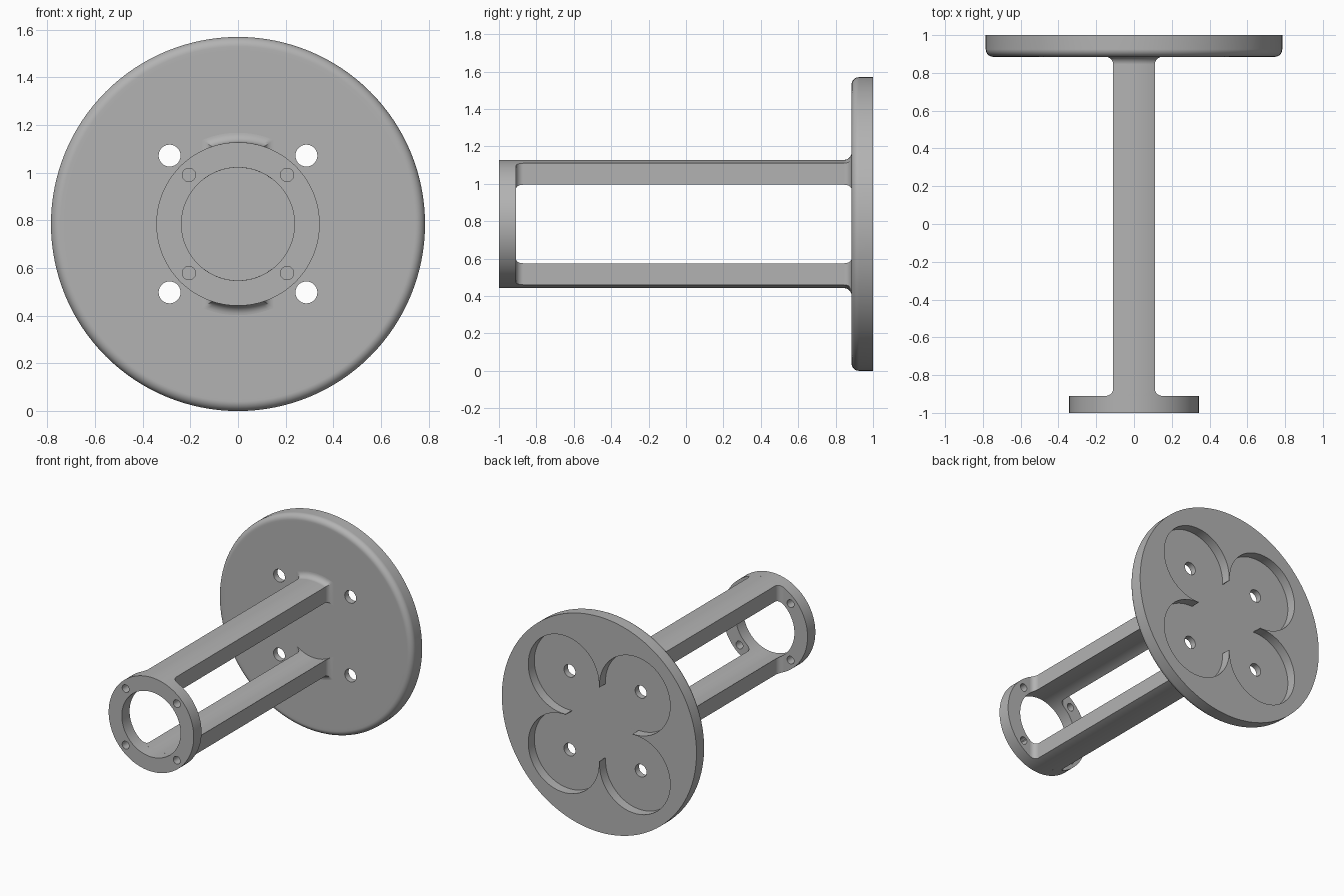
import bpy, bmesh, math

if "Cube" in bpy.data.objects:
    bpy.data.objects.remove(bpy.data.objects["Cube"], do_unlink=True)

CZ = 0.785          # height of the central axis
R_OUT, R_IN = 0.343, 0.237
RING_BACK, PLATE_FRONT = -0.91, 0.885
SEG = 128

grey = bpy.data.materials.new("plain grey")
grey.use_nodes = True
grey.diffuse_color = (0.45, 0.45, 0.45, 1)
grey.node_tree.nodes["Principled BSDF"].inputs["Base Color"].default_value = grey.diffuse_color


def make_object(name, bm):
    bmesh.ops.remove_doubles(bm, verts=bm.verts, dist=1e-5)
    bmesh.ops.recalc_face_normals(bm, faces=bm.faces)
    mesh = bpy.data.meshes.new(name)
    bm.to_mesh(mesh)
    bm.free()
    mesh.materials.append(grey)
    obj = bpy.data.objects.new(name, mesh)
    bpy.context.collection.objects.link(obj)
    return obj


def skin(name, loops, close_path, caps=False):
    """Join equal rings of points into a surface."""
    bm = bmesh.new()
    rows = [[bm.verts.new(p) for p in loop] for loop in loops]
    pairs = list(zip(rows, rows[1:])) + ([(rows[-1], rows[0])] if close_path else [])
    for a, b in pairs:
        for i in range(len(a)):
            j = (i + 1) % len(a)
            bm.faces.new((a[i], a[j], b[j], b[i]))
    if caps:
        bm.faces.new(rows[0])
        bm.faces.new(rows[-1])
    return make_object(name, bm)


def revolve(name, profile, caps):
    """Turn (radius, y) points around the long axis."""
    turns = [math.tau * i / SEG for i in range(SEG)]
    loops = [[(r * math.sin(t), y, CZ + r * math.cos(t)) for t in turns] for r, y in profile]
    return skin(name, loops, not caps, caps)


def activate(obj):
    bpy.ops.object.select_all(action="DESELECT")
    obj.select_set(True)
    bpy.context.view_layer.objects.active = obj


def cut(target, x, dz, radius, y0, y1, sides=64):
    """Cut a round hole or pocket along the long axis."""
    turns = [math.tau * i / sides for i in range(sides)]
    loops = [[(x + radius * math.sin(t), y, CZ + dz + radius * math.cos(t)) for t in turns]
             for y in (y0, y1)]
    cutter = skin("cutter", loops, False, True)
    cutter.hide_render = True
    mod = target.modifiers.new("cut", "BOOLEAN")
    mod.object, mod.operation, mod.solver = cutter, "DIFFERENCE", "EXACT"
    activate(target)
    bpy.ops.object.modifier_apply(modifier=mod.name)
    bpy.data.objects.remove(cutter, do_unlink=True)


def finish(obj):
    activate(obj)
    bpy.ops.object.shade_smooth_by_angle(angle=math.radians(32))
    mod = obj.modifiers.new("even shading", "WEIGHTED_NORMAL")
    mod.keep_sharp = True


corners = [(sx, sz) for sx in (-1, 1) for sz in (-1, 1)]

# Round base plate with a rounded front rim
F = 0.04
rim = [(0.785 - F + F * math.sin(a), PLATE_FRONT + F - F * math.cos(a))
       for a in (math.pi / 2 * i / 8 for i in range(9))]
plate = revolve("base_plate", [(0.73, PLATE_FRONT)] + rim + [(0.785, 1.0)], True)

# Clover pocket in the back, and four bolt holes
for sx, sz in corners:
    cut(plate, sx * 0.287, sz * 0.287, 0.285, 0.93, 1.1, 96)
cut(plate, 0, 0, 0.27, 0.93, 1.1, 96)
for sx, sz in corners:
    cut(plate, sx * 0.287, sz * 0.287, 0.046, 0.8, 1.1, 40)
finish(plate)

# Front mounting ring with four screw holes
ring = revolve("mounting_ring", [(R_IN, -1), (R_OUT, -1), (R_OUT, RING_BACK), (R_IN, RING_BACK)], False)
for sx, sz in corners:
    cut(ring, sx * 0.206, sz * 0.206, 0.028, -1.1, -0.8, 32)
finish(ring)


# Curved arms, flared where they meet the ring and the plate
def arm_section(y, half_width, outer, sign):
    points = []
    for radius, direction in ((R_IN, 1), (outer, -1)):
        for i in range(-8, 9):
            x = direction * half_width * i / 8
            points.append((x, y, CZ + sign * math.sqrt(radius ** 2 - x * x)))
    return points


W = 0.11
steps = [math.pi / 2 * i / 8 for i in range(9)]
for name, sign in (("upper_arm", 1), ("lower_arm", -1)):
    stations = [(RING_BACK + F * (1 - math.cos(a)), W + F * (1 - math.sin(a)), R_OUT) for a in steps]
    stations += [(PLATE_FRONT - F * (1 - math.sin(a)), W + F * (1 - math.cos(a)),
                  R_OUT + F * (1 - math.cos(a))) for a in steps]
    arm = skin(name, [arm_section(y, w, r, sign) for y, w, r in stations], False, True)
    finish(arm)
